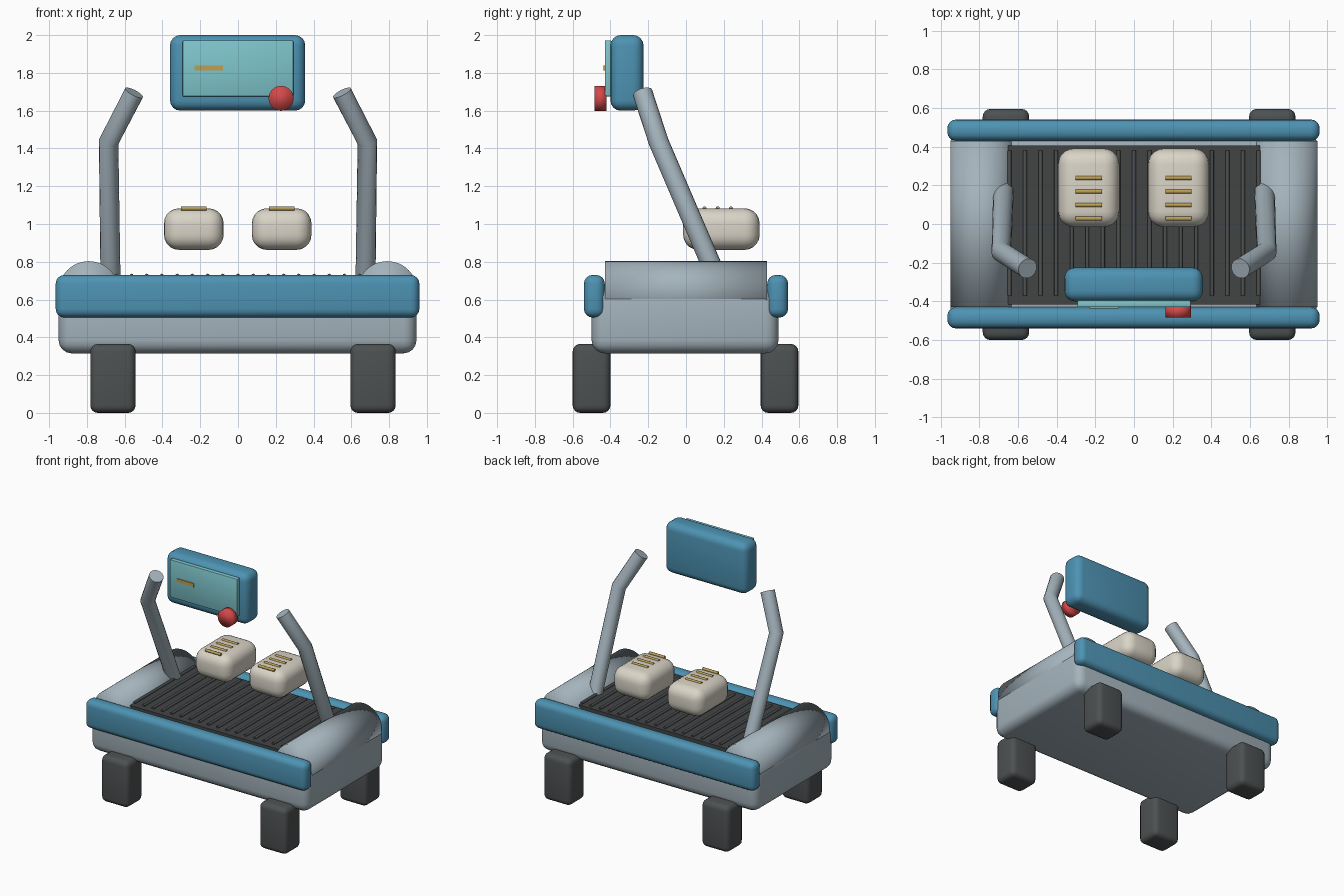
import bpy
import math
from mathutils import Vector

cube = bpy.data.objects.get("Cube")
if cube:
    bpy.data.objects.remove(cube, do_unlink=True)


def material(name, r, g, b):
    m = bpy.data.materials.new(name)
    m.use_nodes = True
    m.diffuse_color = (r, g, b, 1)
    m.node_tree.nodes["Principled BSDF"].inputs["Base Color"].default_value = (r, g, b, 1)
    return m


STEEL = material("steel grey", 0.37, 0.45, 0.50)
BLUE = material("blue", 0.075, 0.29, 0.45)
DARK = material("dark rubber", 0.075, 0.082, 0.084)
MAT = material("mat charcoal", 0.055, 0.058, 0.06)
CREAM = material("cream", 0.70, 0.66, 0.57)
GOLD = material("gold", 0.50, 0.35, 0.09)
RED = material("red", 0.66, 0.065, 0.065)
SCREEN = material("pale cyan", 0.21, 0.56, 0.60)


def box(name, lo, hi, mat, bevel=0.0, segments=4):
    """Box between two corners, with optionally rounded edges."""
    lo, hi = Vector(lo), Vector(hi)
    bpy.ops.mesh.primitive_cube_add(size=1, location=(lo + hi) / 2)
    ob = bpy.context.object
    ob.name = name
    ob.scale = hi - lo
    bpy.ops.object.transform_apply(location=False, rotation=False, scale=True)
    ob.data.materials.append(mat)
    if bevel:
        mod = ob.modifiers.new("round", 'BEVEL')
        mod.width, mod.segments = bevel, segments
        bpy.ops.object.modifier_apply(modifier=mod.name)
        bpy.ops.object.shade_smooth_by_angle(angle=math.radians(35))
    return ob


def rod(name, center, radius, length, axis, mat, sides=32, soft=False):
    """Cylinder along x or y."""
    rot = (0, math.pi / 2, 0) if axis == 'x' else (math.pi / 2, 0, 0)
    bpy.ops.mesh.primitive_cylinder_add(vertices=sides, radius=radius, depth=length,
                                        location=center, rotation=rot)
    ob = bpy.context.object
    ob.name = name
    ob.data.materials.append(mat)
    if soft:
        bpy.ops.object.shade_smooth()
    else:
        bpy.ops.object.shade_smooth_by_angle(angle=math.radians(35))
    return ob


def tube(name, points, radius, mat):
    """Bent round tube with closed ends."""
    cu = bpy.data.curves.new(name, 'CURVE')
    cu.dimensions = '3D'
    cu.bevel_depth = radius
    cu.bevel_resolution = 6
    cu.use_fill_caps = True
    sp = cu.splines.new('POLY')
    sp.points.add(len(points) - 1)
    for p, co in zip(sp.points, points):
        p.co = (*co, 1)
    sp.use_smooth = True
    ob = bpy.data.objects.new(name, cu)
    bpy.context.collection.objects.link(ob)
    bpy.ops.object.select_all(action='DESELECT')
    ob.select_set(True)
    bpy.context.view_layer.objects.active = ob
    bpy.ops.object.convert(target='MESH')
    ob = bpy.context.object
    ob.data.materials.append(mat)
    bpy.ops.object.shade_smooth_by_angle(angle=math.radians(35))
    return ob


# Base, with rounded end rolls lying across it
box("base", (-0.95, -0.5, 0.315), (0.945, 0.49, 0.67), STEEL, 0.07)
for side, s in (("right", -1), ("left", 1)):
    rod("end_roll_" + side, (s * 0.79, 0, 0.643), 0.16, 0.86, 'y', STEEL, 48, soft=True)

# Front and back side rails
box("rail_front", (-0.965, -0.54, 0.505), (0.96, -0.43, 0.73), BLUE, 0.045)
box("rail_back", (-0.965, 0.43, 0.505), (0.96, 0.54, 0.73), BLUE, 0.045)

# Ribbed mat
box("mat", (-0.655, -0.415, 0.62), (0.655, 0.405, 0.722), MAT)
for i in range(17):
    rod(f"mat_rib_{i}", ((i - 8) * 0.0805, 0.005, 0.727), 0.01, 0.75, 'y', DARK, 12)

# Four block feet
for side, x in (("right", -0.662), ("left", 0.715)):
    for end, y in (("front", -0.5), ("back", 0.495)):
        box(f"foot_{end}_{side}", (x - 0.12, y - 0.1, 0), (x + 0.12, y + 0.1, 0.365), DARK, 0.04)

# Bent handles
for side, s in (("right", -1), ("left", 1)):
    tube("handle_" + side, [(s * 0.675, 0.17, 0.7), (s * 0.685, -0.145, 1.435),
                            (s * 0.55, -0.23, 1.695)], 0.053, STEEL)

# Padded blocks with gold bars on top
for side, x in (("right", -0.234), ("left", 0.231)):
    box("pad_" + side, (x - 0.158, -0.015, 0.863), (x + 0.158, 0.39, 1.083), CREAM, 0.08, 5)
    for i in range(4):
        rod(f"pad_bar_{side}_{i}", (x, 0.028 + i * 0.07, 1.082), 0.011, 0.135, 'x', GOLD, 12)

# Console with display, plain readout strip and stop button
box("console", (-0.36, -0.4, 1.6), (0.356, -0.225, 2.0), BLUE, 0.055)
box("display", (-0.293, -0.43, 1.675), (0.293, -0.395, 1.972), SCREEN, 0.006, 2)
box("readout_strip", (-0.23, -0.436, 1.812), (-0.08, -0.429, 1.84), GOLD)
rod("stop_button", (0.228, -0.452, 1.665), 0.066, 0.063, 'y', RED, 32, soft=True)
